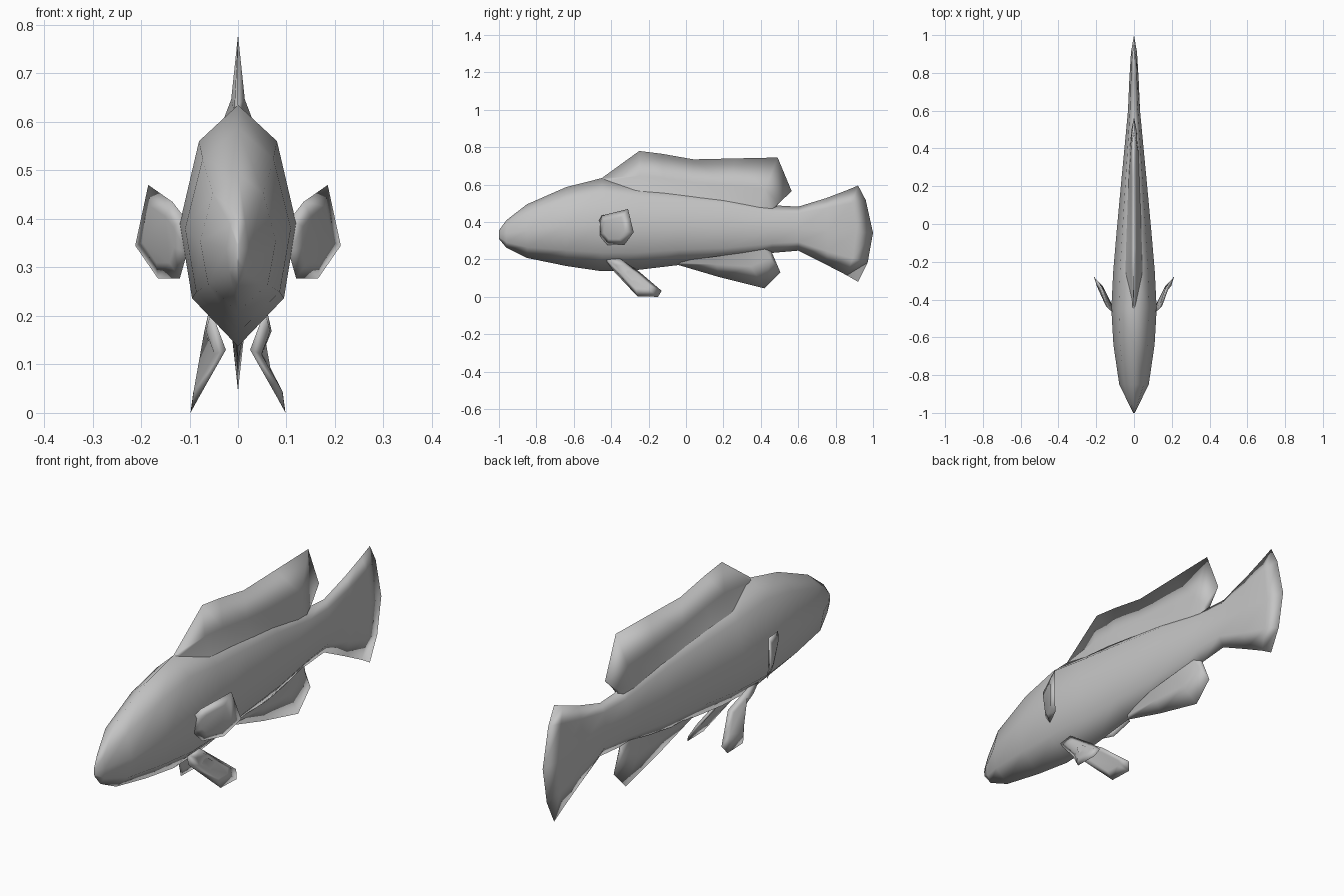
import bpy, bmesh
from mathutils import Vector

if "Cube" in bpy.data.objects:
    bpy.data.objects.remove(bpy.data.objects["Cube"])

grey = bpy.data.materials.new("plain grey")
grey.diffuse_color = (0.55, 0.55, 0.55, 1)
grey.use_nodes = True
grey.node_tree.nodes["Principled BSDF"].inputs["Base Color"].default_value = grey.diffuse_color


def finish(name, bm):
    bmesh.ops.remove_doubles(bm, verts=bm.verts, dist=0.0005)
    bmesh.ops.recalc_face_normals(bm, faces=bm.faces)
    mesh = bpy.data.meshes.new(name)
    bm.to_mesh(mesh)
    bm.free()
    mesh.materials.append(grey)
    for p in mesh.polygons:
        p.use_smooth = True
    ob = bpy.data.objects.new(name, mesh)
    bpy.context.collection.objects.link(ob)
    return ob


def loft(name, rings, closed, caps=False):
    bm = bmesh.new()
    rows = [[bm.verts.new(p) for p in r] for r in rings]
    n = len(rows[0])
    for a, b in zip(rows, rows[1:]):
        for i in range(n if closed else n - 1):
            j = (i + 1) % n
            bm.faces.new((a[i], a[j], b[j], b[i]))
    if caps:
        bm.faces.new(rows[0])
    return finish(name, bm)


# Body and tail: (y, bottom, top, half width, rear bulge of the section)
stations = [
    (-1.0, .31, .355, .004, 0), (-.96, .262, .41, .024, 0),
    (-.85, .208, .495, .078, 0), (-.64, .165, .587, .109, 0),
    (-.45, .137, .635, .120, 0), (-.25, .145, .605, .110, 0),
    (-.04, .17, .58, .092, 0), (.22, .19, .545, .068, 0),
    (.46, .235, .49, .045, 0), (.60, .247, .482, .032, 0),
    (.75, .172, .528, .025, .01), (.86, .115, .57, .016, .05),
    (.92, .08, .595, 0, .08)]
section = [(0, 0), (.79, .2), (1, .51), (.67, .85), (0, 1),
           (-.67, .85), (-1, .51), (-.79, .2)]
loft("body", [[(sx * w, y + d * (1 - (2 * f - 1) ** 2), lo + f * (hi - lo))
               for sx, f in section] for y, lo, hi, w, d in stations], True, True)


def wedge_fin(name, rows, mid_w):
    # each row: base y, base z, base half width, tip y, tip z
    rings = []
    for by, bz, w, ty, tz in rows:
        my, mz, m = by + .38 * (ty - by), bz + .38 * (tz - bz), min(mid_w, w)
        rings.append([(-w, by, bz), (-m, my, mz), (0, ty, tz), (m, my, mz), (w, by, bz)])
    loft(name, rings, False)


# Dorsal fin along the back and anal fin below the rear
wedge_fin("dorsal_fin", [
    (-.45, .61, .008, -.45, .635), (-.25, .565, .045, -.25, .78),
    (-.12, .555, .042, -.13, .765), (.04, .535, .036, .04, .735),
    (.22, .505, .03, .26, .74), (.38, .475, .024, .49, .745),
    (.45, .465, .016, .565, .565), (.48, .465, 0, .48, .485)], .014)
wedge_fin("anal_fin", [
    (-.04, .19, .01, -.04, .17), (.15, .215, .035, .18, .105),
    (.30, .235, .03, .42, .045), (.42, .255, .02, .505, .13),
    (.46, .26, 0, .46, .235)], .013)


def blade(name, outline, thick, side, cup=0):
    # thin lens-shaped fin with an inset raised panel on each face
    pts = [Vector((side * x, y, z)) for x, y, z in outline]
    c = sum(pts, Vector()) / len(pts)
    n = sum(((a - c).cross(b - c) for a, b in zip(pts, pts[1:] + pts[:1])), Vector()).normalized()
    if n.x * side < 0:
        n = -n
    bm = bmesh.new()
    rim = [bm.verts.new(p) for p in pts]
    for s in (-1, 1):
        inner = [bm.verts.new(c + (p - c) * .6 + n * (s * thick - cup)) for p in pts]
        for i in range(len(pts)):
            j = (i + 1) % len(pts)
            bm.faces.new((rim[i], rim[j], inner[j], inner[i]))
        bm.faces.new(inner)
    finish(name, bm)


pectoral = [(.108, -.47, .40), (.135, -.45, .435), (.185, -.31, .47), (.212, -.28, .345),
            (.165, -.33, .277), (.12, -.42, .277), (.105, -.465, .33)]
pelvic = [(.055, -.44, .21), (.025, -.38, .13), (.097, -.26, .003), (.098, -.15, 0),
          (.082, -.13, .032), (.03, -.25, .135), (.06, -.36, .21)]
for side, label in ((1, "right"), (-1, "left")):
    blade("pectoral_fin_" + label, pectoral, .008, side, -.004)
    blade("pelvic_fin_" + label, pelvic, .008, side)
